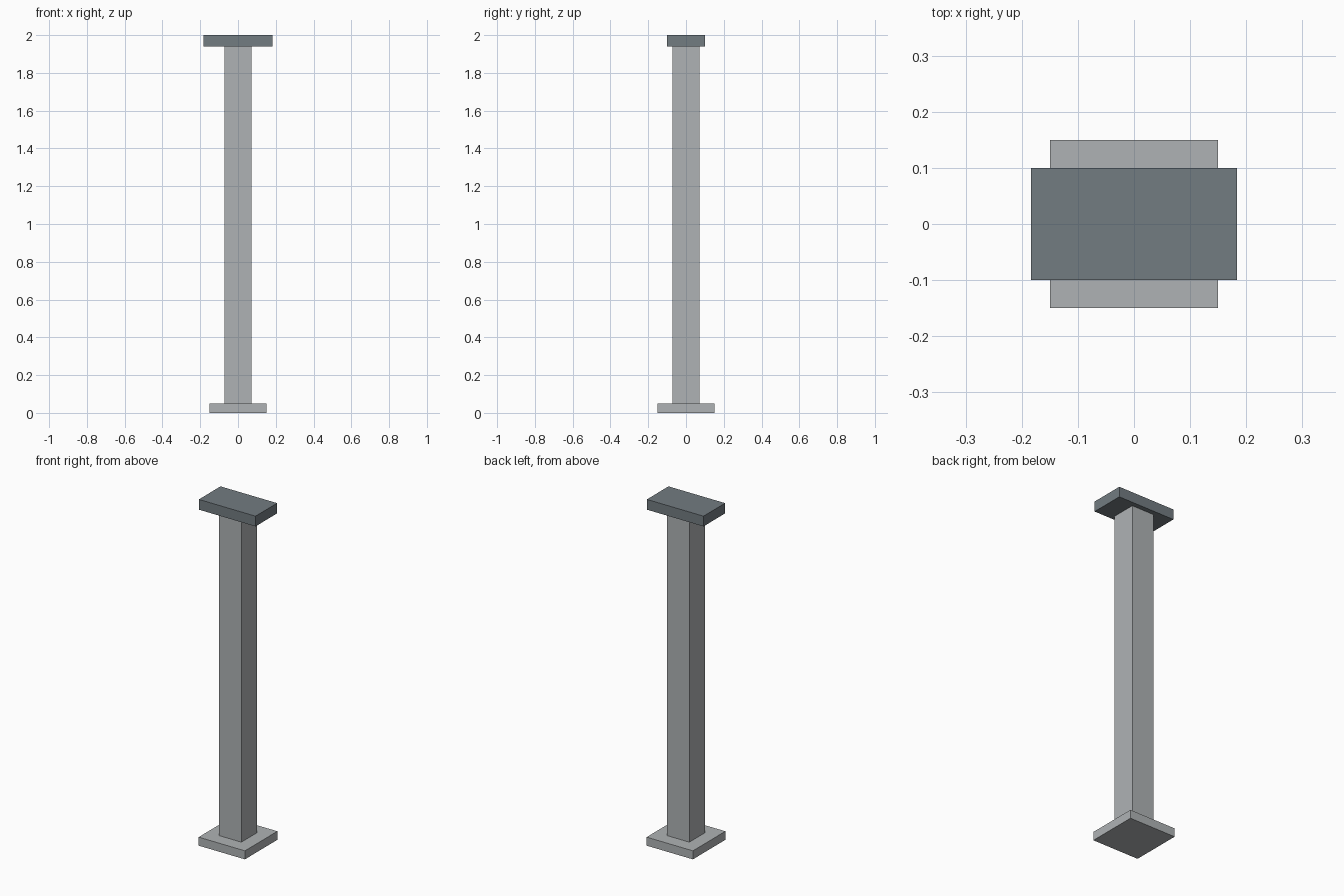
import bpy

default = bpy.data.objects.get("Cube")
if default:
    bpy.data.objects.remove(default, do_unlink=True)


def make_material(name, colour):
    mat = bpy.data.materials.new(name)
    mat.use_nodes = True
    mat.diffuse_color = colour
    mat.node_tree.nodes["Principled BSDF"].inputs["Base Color"].default_value = colour
    return mat


def make_box(name, width, depth, bottom, top, mat):
    bpy.ops.mesh.primitive_cube_add(size=1, location=(0, 0, (bottom + top) / 2))
    box = bpy.context.object
    box.name = name
    box.scale = (width, depth, top - bottom)
    bpy.ops.object.transform_apply(location=False, rotation=False, scale=True)
    box.data.materials.append(mat)
    return box


light_grey = make_material("light grey", (0.43, 0.45, 0.46, 1))
slate_grey = make_material("slate grey", (0.17, 0.2, 0.22, 1))

# Square foot, tall square column, and wide cap plate
base_bottom, base_top, cap_bottom, cap_top = 0, 0.05, 1.94, 2
make_box("base_plate", 0.3, 0.3, base_bottom, base_top, light_grey)
make_box("column", 0.144, 0.144, base_top, cap_bottom, light_grey)
make_box("cap_plate", 0.367, 0.2, cap_bottom, cap_top, slate_grey)
